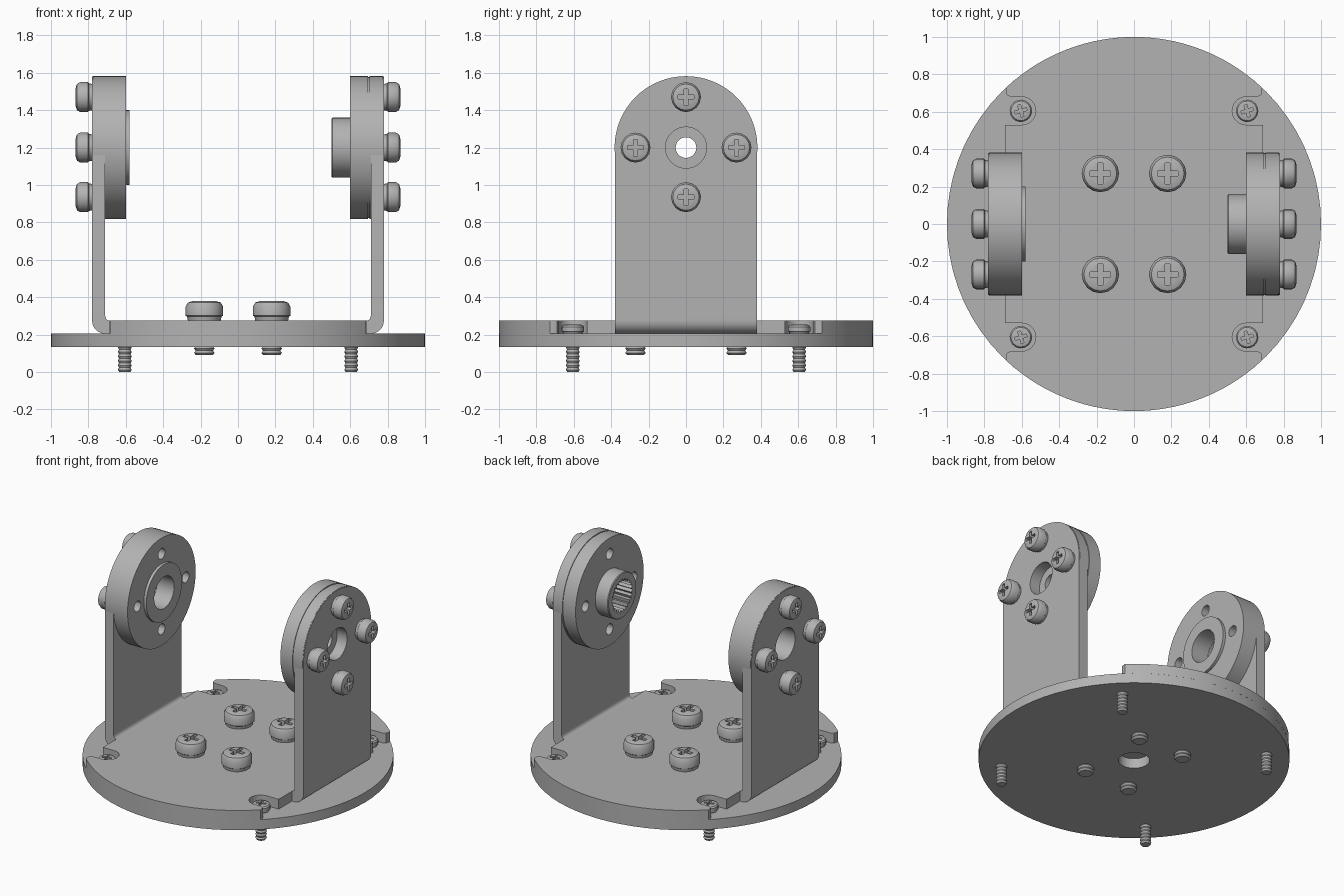
import bpy, bmesh
from math import pi, sin, cos, atan2, radians
from mathutils import Matrix

if "Cube" in bpy.data.objects:
    bpy.data.objects.remove(bpy.data.objects["Cube"])

GREY = (0.45, 0.45, 0.45, 1)
metal = bpy.data.materials.new("brushed_grey_metal")
metal.use_nodes = True
metal.diffuse_color = GREY
metal.node_tree.nodes["Principled BSDF"].inputs["Base Color"].default_value = GREY

# Outward frame of an upright arm: local z points along x, local y points up
OUT = Matrix(((0, 0, 1, 0), (1, 0, 0, 0), (0, 1, 0, 0), (0, 0, 0, 1)))
AXLE_Z = 1.2
ARM_IN, ARM_OUT, ARM_R = 0.71, 0.78, 0.38


def arc(cx, cy, r, a0, a1, n):
    return [(cx + r * cos(a0 + (a1 - a0) * i / n), cy + r * sin(a0 + (a1 - a0) * i / n))
            for i in range(n + 1)]


def make(name, bm, matrix=Matrix()):
    bmesh.ops.recalc_face_normals(bm, faces=bm.faces)
    mesh = bpy.data.meshes.new(name)
    bm.to_mesh(mesh)
    bm.free()
    mesh.materials.append(metal)
    obj = bpy.data.objects.new(name, mesh)
    bpy.context.collection.objects.link(obj)
    obj.matrix_world = matrix
    return obj


def prism(name, pts, z0, z1, matrix=Matrix()):
    bm = bmesh.new()
    face = bm.faces.new([bm.verts.new((x, y, z0)) for x, y in pts])
    top = bmesh.ops.extrude_face_region(bm, geom=[face])["geom"]
    verts = [v for v in top if isinstance(v, bmesh.types.BMVert)]
    bmesh.ops.translate(bm, verts=verts, vec=(0, 0, z1 - z0))
    return make(name, bm, matrix)


def lathe(name, profile, n, matrix=Matrix(), closed=True):
    """Spin (radius, height) pairs; closed joins last to first, open caps the ends."""
    bm = bmesh.new()
    rings = [[bm.verts.new((r * cos(2 * pi * i / n), r * sin(2 * pi * i / n), z))
              for i in range(n)] for r, z in profile]
    pairs = list(zip(rings, rings[1:] + rings[:1]))
    for a, b in pairs if closed else pairs[:-1]:
        for i in range(n):
            j = (i + 1) % n
            bm.faces.new((a[i], a[j], b[j], b[i]))
    if not closed:
        bm.faces.new(rings[0])
        bm.faces.new(rings[-1])
    return make(name, bm, matrix)


def cut(obj, cutters):
    for c in cutters:
        mod = obj.modifiers.new("cut", 'BOOLEAN')
        mod.operation, mod.solver, mod.object = 'DIFFERENCE', 'EXACT', c
        c.hide_render = True
    bpy.context.view_layer.update()
    graph = bpy.context.evaluated_depsgraph_get()
    mesh = bpy.data.meshes.new_from_object(obj.evaluated_get(graph))
    obj.modifiers.clear()
    obj.data = mesh
    for c in cutters:
        bpy.data.objects.remove(c)


def disc_pts(r, n, cx=0, cy=0):
    return arc(cx, cy, r, 0, 2 * pi, n)[:-1]


def make_screw(name, head_r, head_h, shaft_r, length):
    """Pan-head screw seated at z = 0 with a cross recess and ridged thread."""
    profile = [(shaft_r * 0.8, -length)]
    pitch = 0.024
    z = -length + pitch / 2
    while z < -pitch:
        profile += [(shaft_r, z), (shaft_r * 0.84, z + pitch / 2)]
        z += pitch
    profile += [(shaft_r, 0), (head_r * 0.88, 0), (head_r * 0.92, head_h * 0.2),
                (head_r, head_h * 0.25), (head_r, head_h * 0.72),
                (head_r * 0.88, head_h * 0.92), (head_r * 0.6, head_h)]
    screw = lathe(name, profile, 16, closed=False)
    a, b = head_r * 0.55, head_r * 0.13
    cross = [(a, -b), (a, b), (b, b), (b, a), (-b, a), (-b, b),
             (-a, b), (-a, -b), (-b, -b), (-b, -a), (b, -a), (b, -b)]
    cut(screw, [prism("cross_cutter", cross, head_h * 0.5, head_h * 1.5)])
    return screw


def scatter(screw, matrices):
    screw.matrix_world = matrices[0]
    for m in matrices[1:]:
        twin = screw.copy()
        bpy.context.collection.objects.link(twin)
        twin.matrix_world = m


# Round base with a centre hole
lathe("base_disc", [(0.1, 0.135), (1, 0.135), (1, 0.205), (0.1, 0.205)], 72)

# Bracket floor: a disc trimmed at both sides, with open notches for the corner screws
quarter = [(0.69, 0.53)] + arc(0.6, 0.605, 0.075, -pi / 2, -3 * pi / 2, 12)
quarter += [(0.66, 0.68), (0.68, 0.69), (0.685, 0.71)]
quarter += arc(0, 0, 1, atan2(0.728, 0.685), pi / 2, 14)
half = quarter + [(-x, y) for x, y in quarter[-2::-1]]
prism("bracket_floor", half + [(x, -y) for x, y in half[::-1]], 0.205, 0.275)

# Upright arms with their bends and bearing discs
bolts = [(0, 0.27), (0.27, 0), (0, -0.265), (-0.27, 0)]
arm_pts = arc(0, 0, ARM_R, 0, pi, 32) + [(-ARM_R, 0.275 - AXLE_Z), (ARM_R, 0.275 - AXLE_Z)]
bend_pts = ([(0.68, 0.205)] + arc(0.71, 0.275, 0.07, -pi / 2, 0, 8)
            + [(0.78, 0.3)] + arc(0.685, 0.3, 0.025, 0, -pi / 2, 5) + [(0.68, 0.275)])
plain_disc = [(0.112, 0.58), (0.2, 0.58), (0.2, 0.6), (0.382, 0.6), (0.382, 0.775),
              (0.112, 0.775)]
splined_disc = [(0.055, 0.5), (0.155, 0.5), (0.16, 0.505), (0.16, 0.6), (0.382, 0.6),
                (0.382, 0.695), (0.377, 0.695), (0.377, 0.703), (0.382, 0.703),
                (0.382, 0.775), (0.112, 0.775), (0.112, 0.7), (0.055, 0.7)]
arm_screws = []
for side, turn, profile in (("left", 0, splined_disc), ("right", pi, plain_disc)):
    spin = Matrix.Rotation(turn, 4, 'Z')
    frame = spin @ Matrix.Translation((0, 0, AXLE_Z)) @ OUT

    arm = prism(side + "_arm", arm_pts, ARM_IN, ARM_OUT, frame)
    cut(arm, [prism("axle_cutter", disc_pts(0.11, 32), 0.6, 0.9, frame)])
    prism(side + "_bend", bend_pts, -ARM_R, ARM_R, spin @ Matrix.Rotation(pi / 2, 4, 'X'))

    disc = lathe(side + "_bearing_disc", profile, 64, frame)
    cutters = [prism("bolt_cutter", disc_pts(0.038, 14, x, y), 0.55, 0.77, frame)
               for x, y in bolts]
    if side == "left":
        teeth = 24
        star = [(r * cos(a), r * sin(a)) for i in range(teeth)
                for r, a in ((0.118, 2 * pi * i / teeth), (0.1, 2 * pi * (i + 0.5) / teeth))]
        cutters.append(prism("spline_cutter", star, 0.45, 0.63, frame))
    cut(disc, cutters)
    arm_screws += [frame @ Matrix.Translation((x, y, ARM_OUT)) for x, y in bolts]

scatter(make_screw("arm_screw", 0.08, 0.088, 0.036, 0.12), arm_screws)

# Four large floor screws and four small corner screws
signs = [(sx, sy) for sx in (-1, 1) for sy in (-1, 1)]
scatter(make_screw("floor_screw", 0.1, 0.105, 0.055, 0.185),
        [Matrix.Translation((0.18 * sx, 0.27 * sy, 0.275)) for sx, sy in signs])
scatter(make_screw("corner_screw", 0.06, 0.05, 0.037, 0.205),
        [Matrix.Translation((0.605 * sx, 0.605 * sy, 0.205))
         @ Matrix.Rotation(0.3, 4, 'Z') for sx, sy in signs])

# Smooth curved walls, keep edges crisp
for mesh in {o.data for o in bpy.context.collection.objects
             if o.type == 'MESH' and metal.name in o.data.materials}:
    mesh.shade_smooth()
    mesh.set_sharp_from_angle(angle=radians(30))
